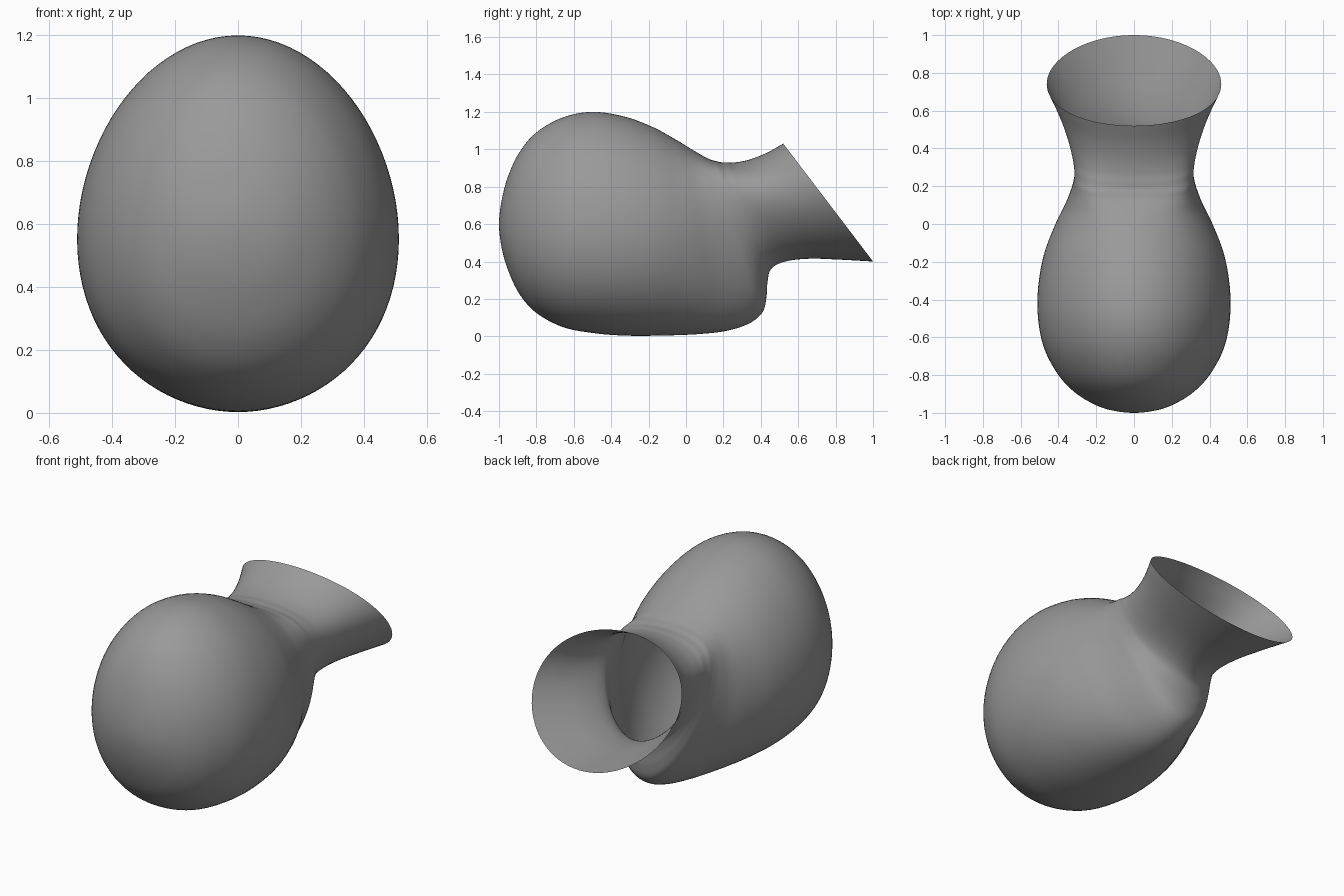
import bpy, bmesh, math
from mathutils import Vector

if "Cube" in bpy.data.objects:
    bpy.data.objects.remove(bpy.data.objects["Cube"])

# Cross-sections: top (y, z), bottom (y, z), half width, shift of the widest point
SECTIONS = [
    (-1.0, .60, -1.0, .60, 0, -.06),
    (-.985, .73, -.985, .47, .125, -.06),
    (-.95, .86, -.95, .35, .22, -.06),
    (-.89, .985, -.89, .225, .315, -.07),
    (-.80, 1.09, -.80, .125, .40, -.08),
    (-.66, 1.17, -.66, .05, .475, -.09),
    (-.50, 1.20, -.50, .018, .508, -.09),
    (-.33, 1.175, -.33, .004, .507, -.07),
    (-.18, 1.12, -.13, .004, .475, -.02),
    (-.06, 1.055, .07, .012, .415, .08),
    (.03, 1.00, .22, .03, .362, .22),
    (.09, .965, .34, .07, .334, .34),
    (.13, .945, .41, .13, .322, .40),
    (.16, .937, .43, .21, .317, .41),
    (.19, .93, .436, .29, .315, .38),
    (.22, .93, .455, .36, .317, .33),
    (.265, .93, .53, .40, .327, .26),
    (.34, .945, .66, .415, .354, .18),
    (.43, .98, .82, .41, .400, .12),
    (.52, 1.03, 1.0, .40, .462, .08),
]
SIDES, STEPS = 96, 5


def smooth(p0, p1, p2, p3, t):
    return [0.5 * (2*b + (c - a)*t + (2*a - 5*b + 4*c - d)*t*t
                   + (3*b - a - 3*c + d)*t**3)
            for a, b, c, d in zip(p0, p1, p2, p3)]


def ring_points(s):
    top, bottom = Vector((0, s[0], s[1])), Vector((0, s[2], s[3]))
    mid, half = (top + bottom) / 2, (top - bottom) / 2
    for i in range(SIDES):
        a = 2 * math.pi * i / SIDES
        c, n = math.cos(a), math.sin(a)
        yield mid + half * (c + s[5] * n * n) + Vector((n * s[4], 0, 0))


# Mirrored section before the pole rounds the closed end; mouth end extrapolates
a, z0, z1 = SECTIONS[1], SECTIONS[-1], SECTIONS[-2]
path = [(a[0], a[3], a[2], a[1], -a[4], a[5])] + SECTIONS
path.append(tuple(2 * p - q for p, q in zip(z0, z1)))

bm = bmesh.new()
rings = []
for k in range(1, len(path) - 2):
    for j in range(STEPS + (k == len(path) - 3)):
        s = smooth(*path[k - 1:k + 3], j / STEPS)
        rings.append([bm.verts.new(p) for p in ring_points(s)])
for r0, r1 in zip(rings, rings[1:]):
    for i in range(SIDES):
        j = (i + 1) % SIDES
        bm.faces.new((r0[i], r1[i], r1[j], r0[j]))
bmesh.ops.remove_doubles(bm, verts=rings[0], dist=1e-5)   # close the pole
bmesh.ops.recalc_face_normals(bm, faces=bm.faces)
for face in bm.faces:
    face.smooth = True

mesh = bpy.data.meshes.new("flared_vessel")
bm.to_mesh(mesh)
bm.free()
vessel = bpy.data.objects.new("flared_vessel", mesh)
bpy.context.collection.objects.link(vessel)

# Dark grey
grey = bpy.data.materials.new("dark_grey")
grey.diffuse_color = (.32, .32, .32, 1)
grey.use_nodes = True
grey.node_tree.nodes["Principled BSDF"].inputs["Base Color"].default_value = grey.diffuse_color
mesh.materials.append(grey)
